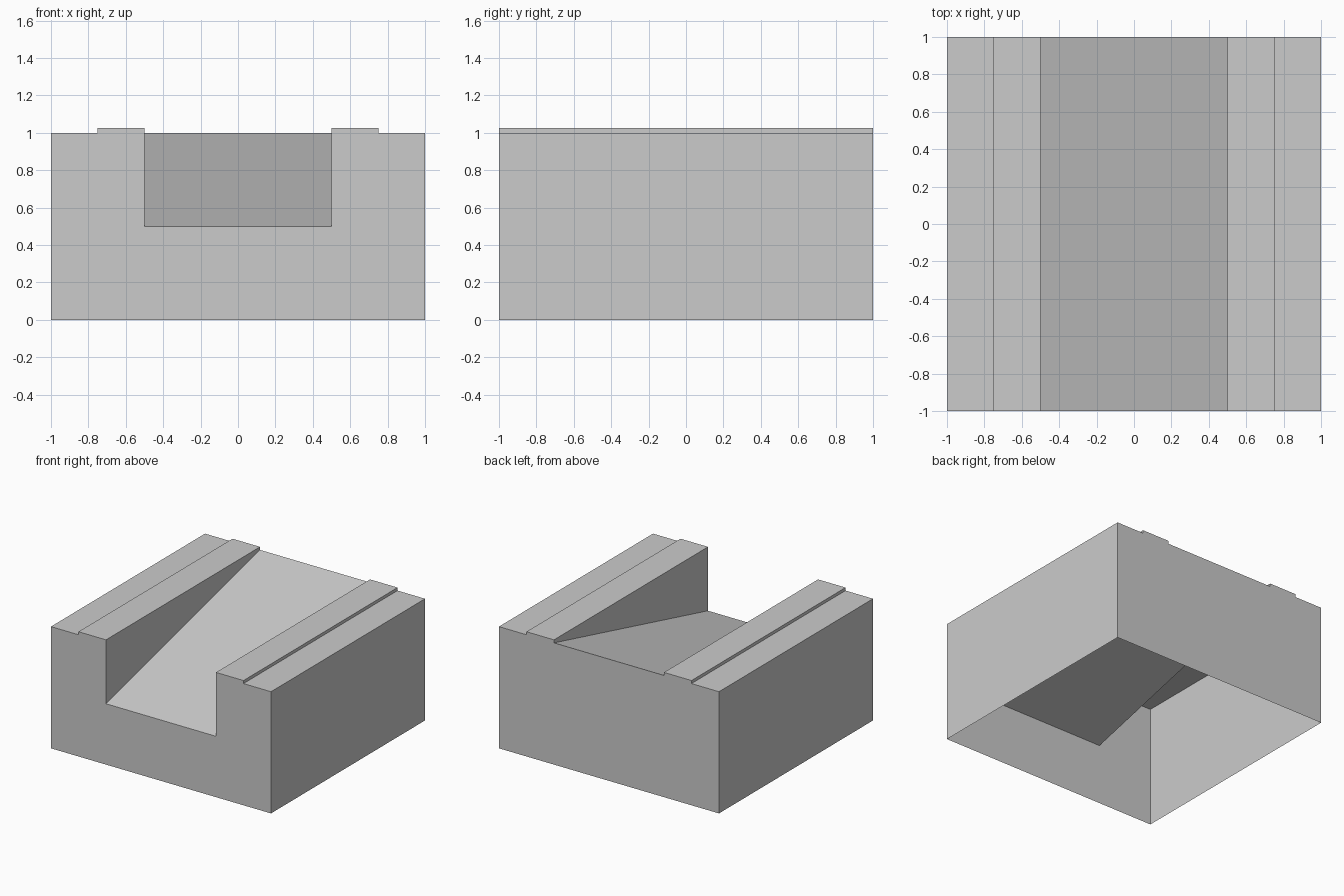
import bpy
import bmesh

cube = bpy.data.objects.get("Cube")
if cube:
    bpy.data.objects.remove(cube, do_unlink=True)

# Single grey material
grey = bpy.data.materials.new("plain_grey")
grey.use_nodes = True
COLOUR = (0.6, 0.6, 0.6, 1.0)
grey.diffuse_color = COLOUR
grey.node_tree.nodes["Principled BSDF"].inputs["Base Color"].default_value = COLOUR

HALF = 1.0        # half width and half depth
TOP = 1.0         # height of the block
RIDGE = 1.025     # height of the raised kerbs
CHANNEL = 0.5     # half width of the sloping channel
KERB = 0.75       # outer edge of each kerb


def section(bm, y, floor):
    """Cross-section from right to left over the top, with the channel floor at a given height."""
    half = [(HALF, 0), (HALF, TOP), (KERB, TOP), (KERB, RIDGE), (CHANNEL, RIDGE), (CHANNEL, floor)]
    outline = half + [(-x, z) for x, z in reversed(half)]
    return [bm.verts.new((x, y, z)) for x, z in outline]


# Hollow block, open underneath, with a ramp rising from front to back
bm = bmesh.new()
front = section(bm, -HALF, 0.5)
back = section(bm, HALF, TOP)
for i in range(len(front) - 1):
    bm.faces.new((front[i], back[i], back[i + 1], front[i + 1]))

# End walls
bm.faces.new(front)
bm.faces.new(list(reversed(back)))

mesh = bpy.data.meshes.new("ramp_block")
bm.to_mesh(mesh)
bm.free()
mesh.materials.append(grey)
block = bpy.data.objects.new("ramp_block", mesh)
bpy.context.collection.objects.link(block)
